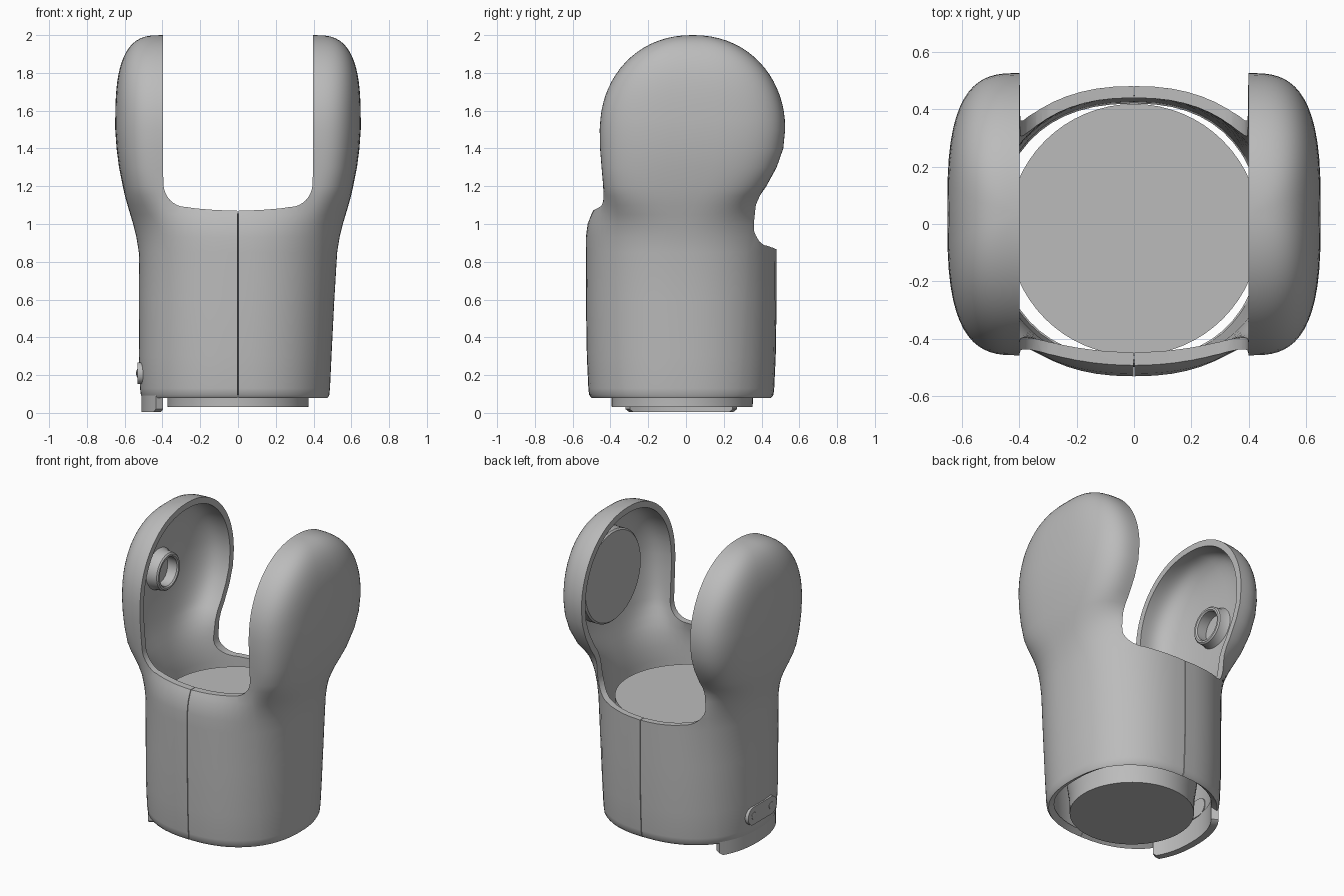
import bpy, bmesh, math
from mathutils import Matrix

if "Cube" in bpy.data.objects:
    bpy.data.objects.remove(bpy.data.objects["Cube"])

grey = bpy.data.materials.new("shell grey")
grey.diffuse_color = (0.5, 0.5, 0.5, 1)
grey.use_nodes = True
grey.node_tree.nodes["Principled BSDF"].inputs["Base Color"].default_value = grey.diffuse_color


def finish(name, bm, angle=35):
    me = bpy.data.meshes.new(name)
    bm.to_mesh(me)
    bm.free()
    ob = bpy.data.objects.new(name, me)
    bpy.context.collection.objects.link(ob)
    me.materials.append(grey)
    smooth(ob, angle)
    return ob


def smooth(ob, angle=35):
    bpy.ops.object.select_all(action='DESELECT')
    ob.select_set(True)
    bpy.context.view_layer.objects.active = ob
    bpy.ops.object.shade_smooth_by_angle(angle=math.radians(angle))


def bake(ob):
    dg = bpy.context.evaluated_depsgraph_get()
    me = bpy.data.meshes.new_from_object(ob.evaluated_get(dg))
    ob.modifiers.clear()
    ob.data = me
    smooth(ob)


def grid(rows):
    bm = bmesh.new()
    vs = [[bm.verts.new(p) for p in row] for row in rows]
    for a, b in zip(vs, vs[1:]):
        for i in range(len(a) - 1):
            bm.faces.new((a[i], a[i + 1], b[i + 1], b[i]))
    bmesh.ops.remove_doubles(bm, verts=bm.verts, dist=1e-4)
    return bm


def lathe(name, prof, loc, axis='Z', n=64):
    rows = [[(r * math.cos(2 * math.pi * k / n), r * math.sin(2 * math.pi * k / n), h)
             for k in range(n + 1)] for r, h in prof]
    bm = grid(rows)
    bmesh.ops.recalc_face_normals(bm, faces=bm.faces)
    m = Matrix.Rotation(math.pi / 2, 4, 'Y') if axis == 'X' else Matrix()
    bm.transform(Matrix.Translation(loc) @ m)
    return finish(name, bm)


def prism(name, pts, mapper, lo, hi):
    bm = bmesh.new()
    a = [bm.verts.new(mapper(p, lo)) for p in pts]
    b = [bm.verts.new(mapper(p, hi)) for p in pts]
    bm.faces.new(a)
    bm.faces.new(b[::-1])
    for i in range(len(a)):
        j = (i + 1) % len(a)
        bm.faces.new((a[j], a[i], b[i], b[j]))
    bmesh.ops.recalc_face_normals(bm, faces=bm.faces)
    return finish(name, bm)


# Horizontal sections: z, half width in x, body half depth, paddle front y, paddle back y
levels = [(.08, .475, .475, -.4, .34), (.095, .483, .488, -.4, .34), (.13, .487, .492, -.4, .34),
          (.3, .495, .5, -.4, .34), (.6, .51, .505, -.4, .34), (.85, .525, .505, -.41, .345),
          (.93, .538, .505, -.42, .35), (1.0, .555, .503, -.43, .355), (1.05, .57, .5, -.435, .36),
          (1.1, .585, .49, -.44, .375), (1.15, .599, .485, -.44, .4), (1.2, .61, .48, -.44, .43),
          (1.3, .63, .48, -.447, .48), (1.4, .643, .48, -.455, .515), (1.5, .65, .48, -.457, .525)]
for k in range(1, 19):
    a = math.pi / 2 * k / 18
    w = .49 * max(math.cos(a), 0) ** .93
    levels.append((1.51 + .49 * math.sin(a), .4 + .25 * max(1 - math.sin(a) ** 3, 0) ** (1 / 3),
                   .48, .035 - w, .035 + w))


def section(z, xm, ry, yf, yb, flat=8, dome=16, n=2.3):
    t = min(max((z - .95) / .3, 0), 1)
    t = t * t * (3 - 2 * t)
    yc, w = (yf + yb) / 2, (yb - yf) / 2
    phi4 = math.asin(min((.4 / xm) ** (n / 2), 1))
    quarter = []
    for i in range(flat + dome + 1):
        if i <= flat:
            phi, px, py = phi4 * i / flat, .4 * i / flat, w
        else:
            u = (i - flat) / dome
            phi = phi4 + (math.pi / 2 - phi4) * u
            th = math.pi / 2 * u ** 1.3
            px = .4 + (xm - .4) * math.sin(th) ** (2 / 3)
            py = w * max(math.cos(th), 0) ** (2 / 3)
        bx = xm * math.sin(phi) ** (2 / n)
        by = ry * max(math.cos(phi), 0) ** (2 / n)
        quarter.append((bx + (px - bx) * t, by + (py - by) * t))
    c = -.025 + (yc + .025) * t
    pts = [(x, c - y, z) for x, y in quarter] + [(x, c + y, z) for x, y in quarter[-2::-1]]
    return [(max(x, .002), y, z) for x, y, z in pts]


# Fork shell: one half as a sheet, thickened, U-cut front and back, then mirrored
shell = finish("fork_shell", grid([section(*l) for l in levels]))
sol = shell.modifiers.new("wall", 'SOLIDIFY')
sol.thickness, sol.offset = .041, -1
cutters = []
for name, base, lo, hi in (("front_cutter", 1.07, -1, .01), ("back_cutter", .865, 0, 1)):
    pts = [(-.1, base), (0, base), (.12, base + .004), (.22, base + .012)]
    for k in range(9):
        a = math.pi / 2 * k / 8
        pts.append((.275 + .12 * math.sin(a), base + .145 - .125 * math.cos(a)))
    pts += [(.398, 1.35), (.398, 2.3), (-.1, 2.3)]
    cut = prism(name, pts, lambda p, y: (p[0], y, p[1]), lo, hi)
    cut.hide_render = True
    cutters.append(cut)
    b = shell.modifiers.new(name, 'BOOLEAN')
    b.operation, b.object, b.solver = 'DIFFERENCE', cut, 'EXACT'
    b.use_self = True
shell.modifiers.new("mirror", 'MIRROR').use_mirror_merge = False
bake(shell)
for c in cutters:
    bpy.data.objects.remove(c)
# The left half stays straighter towards the bottom
for v in shell.data.vertices:
    if v.co.x < 0 and v.co.z < .85:
        v.co.x *= 1 + .065 * min((.85 - v.co.z) / .6, 1)

# Solid inner core with flat ends
lathe("inner_core", [(0, .03), (.373, .03), (.375, .12), (.4, .3), (.438, .7), (.438, .84), (0, .84)],
      (0, -.02, 0))

# Ring boss inside the left paddle, round pad inside the right paddle
lathe("ring_boss", [(.092, 0), (.145, 0), (.125, .025), (.12, .08), (.112, .088), (.1, .088), (.092, .08),
                    (.092, 0)], (-.62, .04, 1.505), 'X')
lathe("round_pad", [(0, 0), (.29, 0), (.3, .01), (.3, .1), (0, .1)], (.51, .035, 1.51), 'X')

# Curved tab hanging below the left side
rows = []
for z, lo, hi in ((.004, -.30, .25), (.02, -.32, .27), (.16, -.32, .27)):
    row = []
    for k in range(17):
        y = lo + (hi - lo) * k / 16
        s = abs((y + .025) / .49)
        row.append((-.512 * (1 - s ** 2.3) ** (1 / 2.3), y, z))
    rows.append(row[::-1])
tab = finish("side_tab", grid(rows))
sol = tab.modifiers.new("wall", 'SOLIDIFY')
sol.thickness, sol.offset = .045, -1
bake(tab)

# Latch bar with two pins on the left side
bar = []
for k in range(24):
    a = 2 * math.pi * (k + .5) / 24
    bar.append((-.04 + math.copysign(.095, math.cos(a)) + .055 * math.cos(a), .21 + .058 * math.sin(a)))
prism("latch_bar", bar, lambda p, x: (x, p[0], p[1]), -.533, -.46)
for i, y in enumerate((-.13, .05)):
    lathe("latch_pin_%d" % (i + 1), [(0, 0), (.022, .006), (.028, .015), (.028, .06), (0, .06)],
          (-.541, y, .21), 'X', 20)
